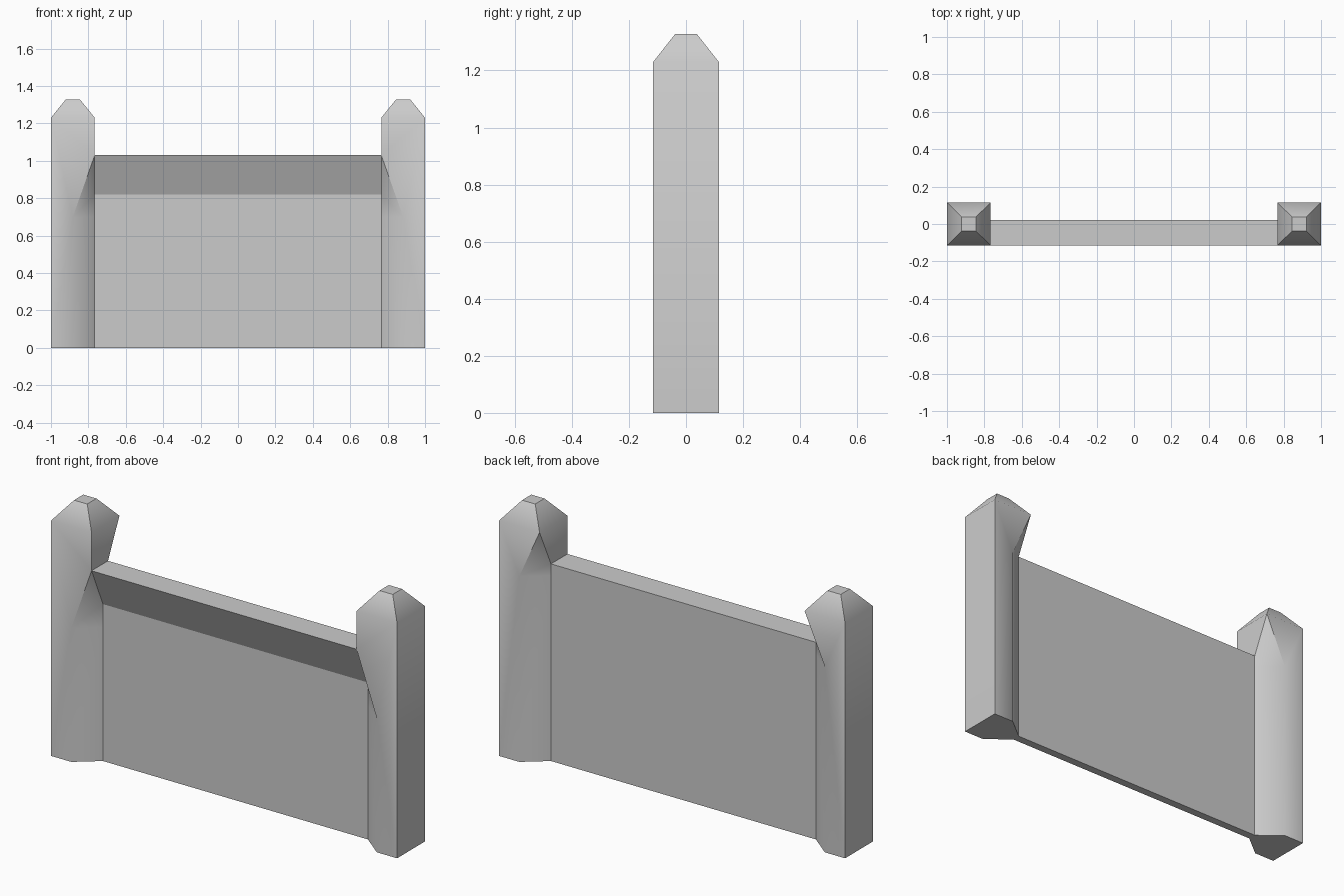
import bpy, bmesh, math

if "Cube" in bpy.data.objects:
    bpy.data.objects.remove(bpy.data.objects["Cube"])

HALF = 0.115      # half depth of a post
INNER = 0.766     # x where the panel meets a post
MID = 0.883       # x centre of a post
T = 0.021         # half thickness of the panel


def make_object(name, bm):
    bmesh.ops.remove_doubles(bm, verts=bm.verts, dist=1e-5)
    bmesh.ops.recalc_face_normals(bm, faces=bm.faces)
    mesh = bpy.data.meshes.new(name)
    bm.to_mesh(mesh)
    bm.free()
    obj = bpy.data.objects.new(name, mesh)
    bpy.context.collection.objects.link(obj)
    return obj


def face(bm, *points):
    bm.faces.new([bm.verts.new(p) for p in points])


# Wall panel with an overhanging front lip; open ends join the posts
bm = bmesh.new()
profile = [(-T, 0), (-T, 0.82), (-HALF, 1.03), (T, 1.03), (T, 0)]
for (y0, z0), (y1, z1) in zip(profile, profile[1:] + profile[:1]):
    face(bm, (-INNER, y0, z0), (INNER, y0, z0), (INNER, y1, z1), (-INNER, y1, z1))
make_object("wall_panel", bm)

# End posts: square outside, chamfered inward to meet the panel
bm = bmesh.new()
for s, bend in ((-1, 0.70), (1, 0.97)):
    h, t = s * HALF, s * T
    outer_top, inner_top = (1, h, 1.23), (INNER, h, 1.23)
    mid_low, mid_high = (MID, h, 0), (MID, h, bend)
    join_low, join_high = (INNER, t, 0), (INNER, t, bend)
    face(bm, (1, h, 0), mid_low, mid_high, outer_top)
    face(bm, mid_low, join_low, join_high, mid_high)
    if s < 0:   # front follows the lip
        neck, lip = (INNER, t, 0.82), (INNER, h, 1.03)
        face(bm, mid_high, join_high, neck)
        face(bm, mid_high, neck, lip)
        face(bm, outer_top, mid_high, lip, inner_top)
    else:       # back flares out above the panel
        neck = (INNER, t, 1.03)
        face(bm, mid_high, join_high, neck)
        face(bm, mid_high, neck, inner_top)
        face(bm, outer_top, mid_high, inner_top)
face(bm, (1, -HALF, 0), (1, HALF, 0), (1, HALF, 1.23), (1, -HALF, 1.23))
face(bm, (INNER, -HALF, 1.03), (INNER, T, 1.03), (INNER, HALF, 1.23), (INNER, -HALF, 1.23))
face(bm, (1, -HALF, 0), (1, HALF, 0), (MID, HALF, 0), (INNER, T, 0), (INNER, -T, 0), (MID, -HALF, 0))

# Blunt pyramid cap
corners = [(-1, -1), (1, -1), (1, 1), (-1, 1)]
low = [(MID + a * 0.117, b * HALF, 1.23) for a, b in corners]
high = [(MID + a * 0.038, b * 0.038, 1.328) for a, b in corners]
for i in range(4):
    j = (i + 1) % 4
    face(bm, low[i], low[j], high[j], high[i])
face(bm, *high)
posts = make_object("end_posts", bm)
mirror = posts.modifiers.new("Mirror", 'MIRROR')
mirror.use_mirror_merge = False

# Soft chamfer shading, hard corners
bpy.context.view_layer.objects.active = posts
posts.select_set(True)
bpy.ops.object.shade_smooth_by_angle(angle=math.radians(42))
